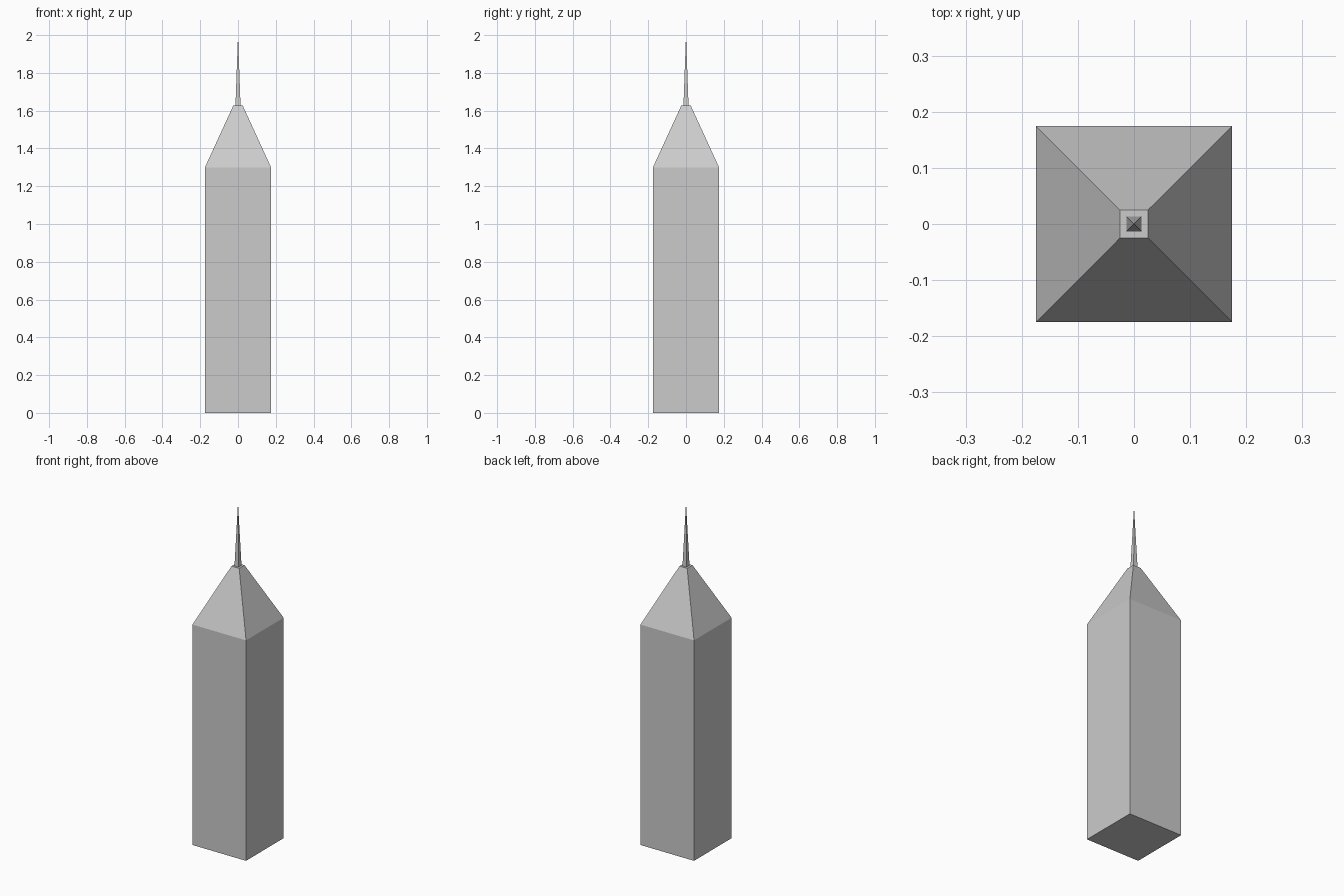
import bpy, bmesh

if "Cube" in bpy.data.objects:
    bpy.data.objects.remove(bpy.data.objects["Cube"])


def square_loft(name, rings, apex=None):
    """Stack square rings given as (half width, z); optionally close to a point."""
    bm = bmesh.new()
    loops = [[bm.verts.new((sx * h, sy * h, z))
              for sx, sy in ((-1, -1), (1, -1), (1, 1), (-1, 1))]
             for h, z in rings]
    bm.faces.new(loops[0][::-1])
    for lo, hi in zip(loops, loops[1:]):
        for i in range(4):
            j = (i + 1) % 4
            bm.faces.new((lo[i], lo[j], hi[j], hi[i]))
    top = loops[-1]
    if apex is None:
        bm.faces.new(top)
    else:
        tip = bm.verts.new((0, 0, apex))
        for i in range(4):
            bm.faces.new((top[i], top[(i + 1) % 4], tip))
    mesh = bpy.data.meshes.new(name)
    bm.to_mesh(mesh)
    bm.free()
    obj = bpy.data.objects.new(name, mesh)
    bpy.context.collection.objects.link(obj)
    return obj


# Square shaft with its tapered roof
square_loft("tower", [(0.175, 0.0), (0.175, 1.30), (0.025, 1.627)])

# Needle standing on the flat roof top
square_loft("spire", [(0.0135, 1.627)], apex=2.0)
